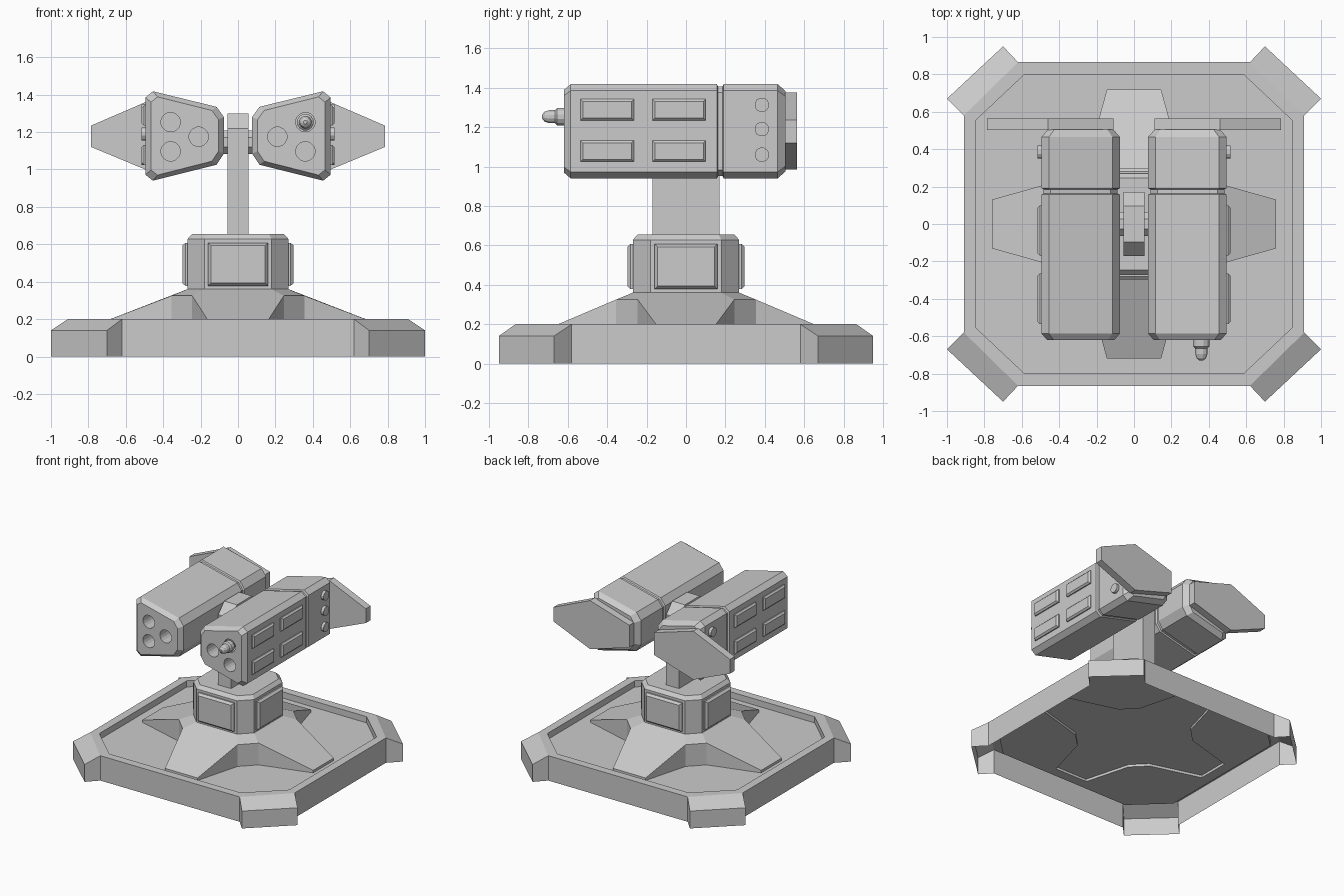
import bpy, bmesh, math
from mathutils import Vector, Matrix

if "Cube" in bpy.data.objects:
    bpy.data.objects.remove(bpy.data.objects["Cube"])


def make(name, verts, faces):
    me = bpy.data.meshes.new(name)
    bm = bmesh.new()
    vs = [bm.verts.new(v) for v in verts]
    for f in faces:
        bm.faces.new([vs[i] for i in f])
    bmesh.ops.recalc_face_normals(bm, faces=bm.faces[:])
    bm.to_mesh(me)
    bm.free()
    ob = bpy.data.objects.new(name, me)
    bpy.context.collection.objects.link(ob)
    return ob


def loft(name, rings):
    """Skin equal-length rings and cap both ends."""
    n = len(rings[0])
    faces = [[r * n + i, r * n + (i + 1) % n, (r + 1) * n + (i + 1) % n, (r + 1) * n + i]
             for r in range(len(rings) - 1) for i in range(n)]
    faces += [list(range(n)), list(range((len(rings) - 1) * n, len(rings) * n))]
    return make(name, [v for r in rings for v in r], faces)


def four_way(quad):
    """Mirror the points of one quadrant into a full closed ring."""
    out = []
    for k, (sx, sy) in enumerate(((1, 1), (-1, 1), (-1, -1), (1, -1))):
        pts = quad if k % 2 == 0 else quad[::-1]
        out += [(x * sx, y * sy, z) for x, y, z in pts]
    return out


def lathe(name, profile, origin, axis, n=16):
    """Stack of (distance, radius) circles along an axis."""
    rot = Vector((0, 0, 1)).rotation_difference(Vector(axis)).to_matrix()
    rings = []
    for d, r in profile:
        ring = []
        for i in range(n):
            a = 2 * math.pi * (i + 0.5) / n
            ring.append(rot @ Vector((r * math.cos(a), r * math.sin(a), d)) + Vector(origin))
        rings.append(ring)
    return loft(name, rings)


def panel(name, center, normal, w, h, depth, bevel):
    """Raised plate with sloped edges on a vertical face."""
    n = Vector(normal)
    u = Vector((0, 0, 1)).cross(n)
    rings = []
    for d, inset in ((-0.01, 0), (depth * 0.4, 0), (depth, bevel)):
        rings.append([Vector(center) + n * d + u * (a * (w / 2 - inset)) + Vector((0, 0, b * (h / 2 - inset)))
                      for a, b in ((-1, -1), (1, -1), (1, 1), (-1, 1))])
    return loft(name, rings)


FLOOR, TIP = 0.15, 0.17

# Base tray: open underside, rim, corner blocks, recessed floor
outline = [(0.91, 0.58, 0.2), (1.0, 0.67, 0.14), (0.70, 0.95, 0.14), (0.62, 0.865, 0.2)]
foot = [(0.76, 0.13, TIP), (0.355, 0.245, 0.325), (0.245, 0.355, 0.325), (0.145, 0.72, TIP)]
inner = [(0.845, 0.555), (0.585, 0.80)]
flat = lambda q, z: [(p[0], p[1], z) for p in q]
verts = (four_way(flat(outline, 0)) + four_way(outline) + four_way(flat(inner, 0.2))
         + four_way(flat(inner, FLOOR)) + four_way(flat(foot, FLOOR)))
faces = [[i, (i + 1) % 16, 16 + (i + 1) % 16, 16 + i] for i in range(16)]
faces += [[32 + i, 32 + (i + 1) % 8, 40 + (i + 1) % 8, 40 + i] for i in range(8)]
for k in range(4):
    o, i, c, m = 16 + 4 * k, 2 * k, 48 + 4 * k, (k + 1) % 4
    faces += [[o, o + 1, o + 2, o + 3],
              [o, o + 3, 32 + i + 1, 32 + i],
              [o + 3, 16 + 4 * m, 32 + 2 * m, 32 + i + 1],
              [40 + i, 40 + i + 1, c + 3, c + 2, c + 1, c],
              [40 + i + 1, 40 + 2 * m, 48 + 4 * m, c + 3]]
make("base_tray", verts, faces)

# Four-legged pedestal foot
col = [(0.27, 0.18), (0.18, 0.27)]
verts = four_way(flat(foot, FLOOR)) + four_way(foot) + four_way(flat(col, 0.36)) + four_way(flat(foot, TIP))
faces = [[i, (i + 1) % 16, 16 + (i + 1) % 16, 16 + i] for i in range(16)]
for k in range(4):
    m = (k + 1) % 4
    f, c = 16 + 4 * k, 32 + 2 * k
    faces += [[f + 1, f + 2, c + 1, c],
              [c + 1, f + 2, f + 3, 16 + 4 * m, 17 + 4 * m, 32 + 2 * m]]
faces += [list(range(32, 40)), list(range(40, 56))]
make("pedestal_foot", verts, faces)

# Octagonal column with chamfered top and four raised panels
cap = [(0.245, 0.165), (0.165, 0.245)]
loft("column", [four_way(flat(col, 0.355)), four_way(flat(col, 0.628)), four_way(flat(cap, 0.655))])
for i in range(4):
    n = Matrix.Rotation(i * math.pi / 2, 3, 'Z') @ Vector((0, -1, 0))
    panel("column_panel", n * 0.27 + Vector((0, 0, 0.493)), n, 0.32, 0.23, 0.028, 0.015)

# Upright post
side = [(-0.17, 0.64), (0.17, 0.64), (0.17, 1.22), (0.095, 1.3), (-0.095, 1.3), (-0.17, 1.22)]
loft("post", [[(x, y, z) for y, z in side] for x in (-0.057, 0.057)])
lathe("axle", [(-0.1, 0.068), (0.1, 0.068)], (0, 0, 1.145), (1, 0, 0), 8)

# Launcher pods
section = [(0.075, 1.085), (0.115, 1.025), (0.455, 0.94), (0.495, 0.972),
           (0.495, 1.385), (0.455, 1.418), (0.115, 1.335), (0.075, 1.28)]
steps = [(-0.62, 0.03), (-0.585, 0), (0.157, 0), (0.163, 0.012), (0.185, 0.012),
         (0.191, 0), (0.465, 0), (0.505, 0.035)]
tubes = [(0.21, 1.175), (0.36, 1.253), (0.36, 1.097)]
fin = [(0.11, 1.09), (0.46, 0.985), (0.785, 1.12), (0.785, 1.235), (0.46, 1.375), (0.11, 1.27)]
for s, tag in ((1, "right"), (-1, "left")):
    pod = loft(tag + "_pod", [[(s * (0.285 + (x - 0.285) * (1 - i / 0.21)), y, 1.18 + (z - 1.18) * (1 - i / 0.24))
                               for x, z in section] for y, i in steps])
    # Launch tube bores
    for x, z in tubes:
        cutter = lathe("bore_cutter", [(-0.05, 0.052), (0.12, 0.052)], (s * x, -0.62, z), (0, 1, 0))
        cutter.hide_render = True
        mod = pod.modifiers.new("bore", 'BOOLEAN')
        mod.operation, mod.solver, mod.object = 'DIFFERENCE', 'EXACT', cutter
        bpy.context.view_layer.objects.active = pod
        bpy.ops.object.modifier_apply(modifier=mod.name)
        bpy.data.objects.remove(cutter)
    # Rear fin plate
    loft(tag + "_fin", [[(s * x, y, z) for x, z in fin] for y in (0.503, 0.563)])
    # Outer side panels and round studs
    for y in (-0.40, -0.035):
        for z in (1.288, 1.078):
            panel(tag + "_pod_panel", (s * 0.495, y, z), (s, 0, 0), 0.27, 0.107, 0.02, 0.012)
    for z in (1.313, 1.19, 1.06):
        lathe(tag + "_stud", [(-0.01, 0.037), (0.022, 0.037)], (s * 0.495, 0.385, z), (s, 0, 0), 12)

# Missile poking out of one tube
lathe("missile", [(-0.11, 0.03), (-0.02, 0.03), (0, 0.045), (0.035, 0.045), (0.045, 0.034),
                  (0.075, 0.034), (0.098, 0.026), (0.11, 0.01)], (0.36, -0.62, 1.253), (0, -1, 0), 12)
